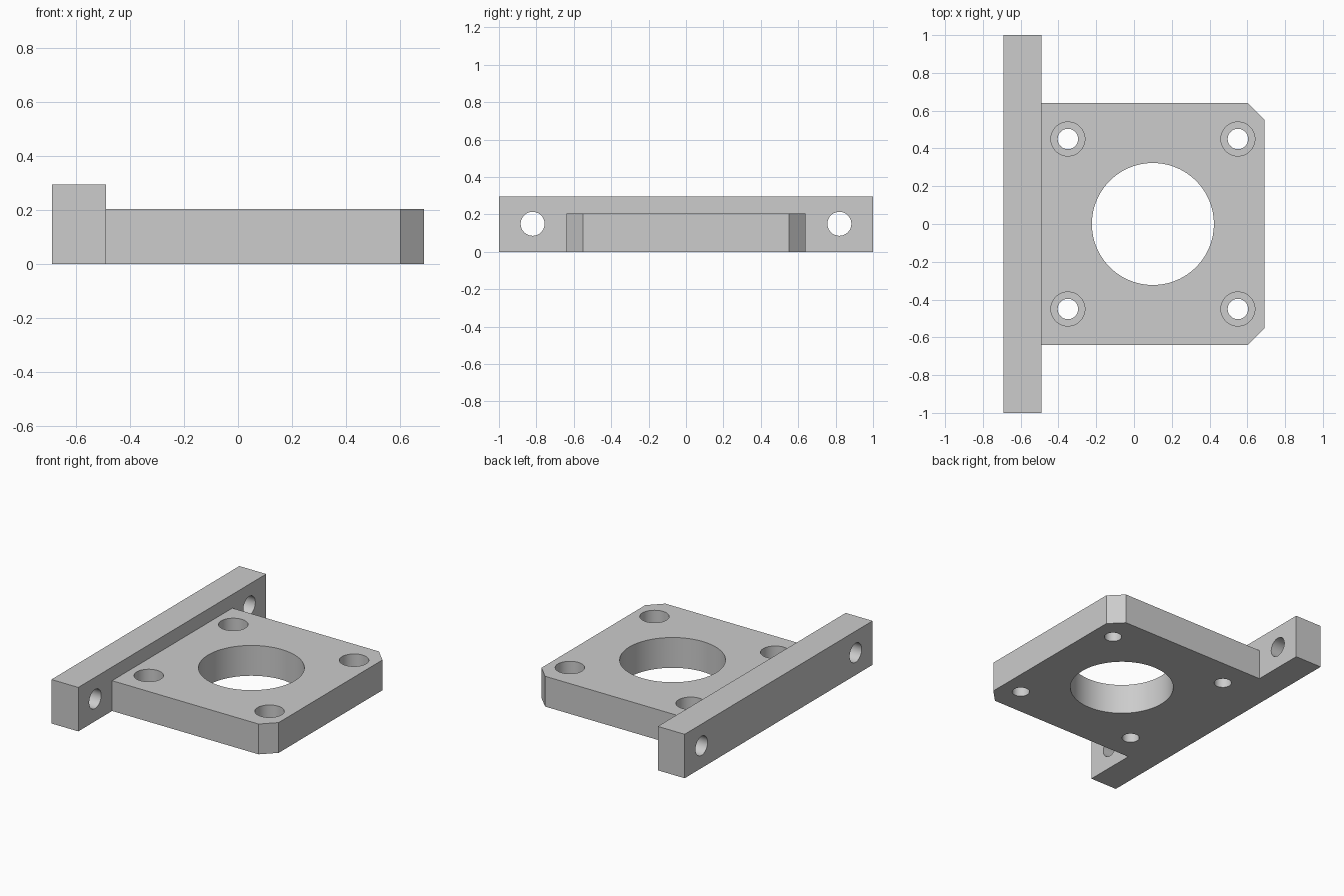
import bpy
import bmesh
from math import pi
from mathutils import Matrix, Vector

old = bpy.data.objects.get("Cube")
if old:
    bpy.data.objects.remove(old, do_unlink=True)

# Main dimensions
HALF_X, BAR_FACE, HALF_Y = 0.69, -0.49, 0.64
BAR_H, PLATE_H, CHAMFER = 0.296, 0.204, 0.088
CENTRE, PITCH, BORE_DEPTH = 0.10, 0.45, 0.116

grey = bpy.data.materials.new("light grey")
grey.use_nodes = True
COLOUR = (0.604, 0.604, 0.604, 1)
grey.diffuse_color = COLOUR
grey.node_tree.nodes["Principled BSDF"].inputs["Base Color"].default_value = COLOUR


def finish(name, bm):
    bmesh.ops.recalc_face_normals(bm, faces=bm.faces)
    mesh = bpy.data.meshes.new(name)
    bm.to_mesh(mesh)
    bm.free()
    mesh.materials.append(grey)
    obj = bpy.data.objects.new(name, mesh)
    bpy.context.collection.objects.link(obj)
    return obj


def prism(name, outline, height):
    bm = bmesh.new()
    base = bm.faces.new([bm.verts.new((x, y, 0)) for x, y in outline])
    new = bmesh.ops.extrude_face_region(bm, geom=[base])["geom"]
    verts = [v for v in new if isinstance(v, bmesh.types.BMVert)]
    bmesh.ops.translate(bm, vec=(0, 0, height), verts=verts)
    return finish(name, bm)


def cylinder(name, radius, depth, centre, axis="Z", sides=64):
    bm = bmesh.new()
    turn = Matrix.Rotation(pi / 2, 4, "Y") if axis == "X" else Matrix()
    bmesh.ops.create_cone(bm, cap_ends=True, segments=sides, radius1=radius,
                          radius2=radius, depth=depth,
                          matrix=Matrix.Translation(Vector(centre)) @ turn)
    return finish(name, bm)


def combine(target, tool, operation):
    mod = target.modifiers.new(operation.lower(), "BOOLEAN")
    mod.operation, mod.solver, mod.object = operation, "EXACT", tool
    bpy.context.view_layer.objects.active = target
    bpy.ops.object.modifier_apply(modifier=mod.name)
    bpy.data.objects.remove(tool, do_unlink=True)


# Mounting plate with two clipped corners, running into the bar
plate = prism("mounting_plate", [
    (BAR_FACE - 0.1, -HALF_Y), (HALF_X - CHAMFER, -HALF_Y),
    (HALF_X, CHAMFER - HALF_Y), (HALF_X, HALF_Y - CHAMFER),
    (HALF_X - CHAMFER, HALF_Y), (BAR_FACE - 0.1, HALF_Y)], PLATE_H)

# Upright bar along the right edge
bracket = prism("motor_bracket", [
    (-HALF_X, -1), (BAR_FACE, -1), (BAR_FACE, 1), (-HALF_X, 1)], BAR_H)
combine(bracket, plate, "UNION")

# Large central opening
combine(bracket, cylinder("opening_cutter", 0.323, 1, (CENTRE, 0, 0), sides=96),
        "DIFFERENCE")

# Counterbored screw holes at the plate corners
for sx in (-1, 1):
    for sy in (-1, 1):
        x, y = CENTRE + sx * PITCH, sy * PITCH
        combine(bracket, cylinder("screw_cutter", 0.054, 1, (x, y, 0)), "DIFFERENCE")
        combine(bracket, cylinder("counterbore_cutter", 0.09, 2 * BORE_DEPTH,
                                  (x, y, PLATE_H)), "DIFFERENCE")

# Cross holes through the ends of the bar
for sy in (-1, 1):
    combine(bracket, cylinder("cross_cutter", 0.064, 1, (-0.59, sy * 0.82, 0.15), "X"),
            "DIFFERENCE")

# Smooth bores, sharp edges
bpy.ops.object.select_all(action="DESELECT")
bracket.select_set(True)
bpy.context.view_layer.objects.active = bracket
bpy.ops.object.shade_smooth_by_angle(angle=pi / 6)
